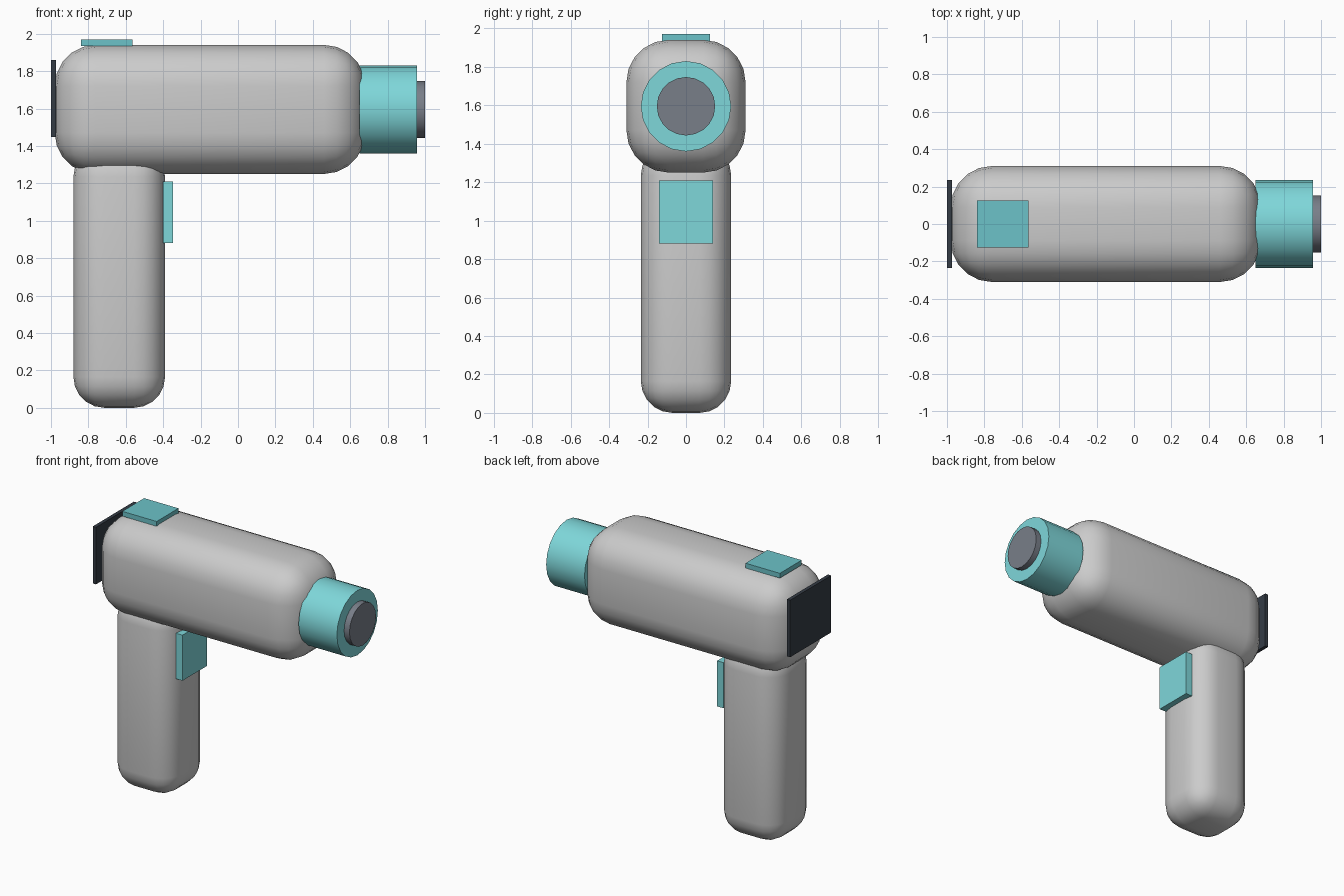
import bpy, math
from mathutils import Matrix

if "Cube" in bpy.data.objects:
    bpy.data.objects.remove(bpy.data.objects["Cube"])


def material(name, rgb):
    m = bpy.data.materials.new(name)
    m.diffuse_color = (*rgb, 1)
    m.use_nodes = True
    m.node_tree.nodes["Principled BSDF"].inputs["Base Color"].default_value = m.diffuse_color
    return m


teal = material("teal", (0.21, 0.68, 0.70))
deep_teal = material("deep_teal", (0.15, 0.54, 0.58))
steel = material("steel", (0.19, 0.21, 0.25))
dark = material("dark", (0.035, 0.045, 0.06))


def finish(name, mat):
    o = bpy.context.object
    o.name = o.data.name = name
    if mat:
        o.data.materials.append(mat)
    return o


def box(name, x, y, z, mat=None, bevel=0):
    """Box from (min, max) ranges, optionally with rounded edges."""
    bpy.ops.mesh.primitive_cube_add(size=1)
    o = finish(name, mat)
    rngs = (x, y, z)
    size = [b - a for a, b in rngs]
    mid = [(a + b) / 2 for a, b in rngs]
    o.data.transform(Matrix.Translation(mid) @ Matrix.Diagonal((*size, 1)))
    if bevel:
        b = o.modifiers.new("round", 'BEVEL')
        b.width, b.segments = bevel, 5
        bpy.ops.object.modifier_apply(modifier="round")
        bpy.ops.object.shade_smooth_by_angle(angle=math.radians(35))
    return o


def barrel(name, x0, x1, r, mat):
    """Cylinder lying along x at the body's centre height."""
    bpy.ops.mesh.primitive_cylinder_add(vertices=20, radius=r, depth=x1 - x0)
    o = finish(name, mat)
    o.data.transform(Matrix.Translation(((x0 + x1) / 2, 0, 1.595))
                     @ Matrix.Rotation(math.pi / 2, 4, 'Y'))
    bpy.ops.object.shade_smooth_by_angle(angle=math.radians(35))
    return o


# Rounded body and grip
box("body", (-0.98, 0.68), (-0.31, 0.31), (1.25, 1.94), bevel=0.22)
box("handle", (-0.88, -0.39), (-0.235, 0.235), (0, 1.40), bevel=0.165)

# Nozzle and its tip
barrel("nozzle", 0.65, 0.957, 0.235, teal)
barrel("nozzle_tip", 0.93, 1.0, 0.152, steel)

# Trigger, top button and back plate
box("trigger", (-0.40, -0.347), (-0.14, 0.14), (0.88, 1.21), teal)
box("top_button", (-0.84, -0.565), (-0.125, 0.125), (1.935, 1.97), deep_teal)
box("back_plate", (-1.0, -0.974), (-0.235, 0.235), (1.447, 1.86), dark)
